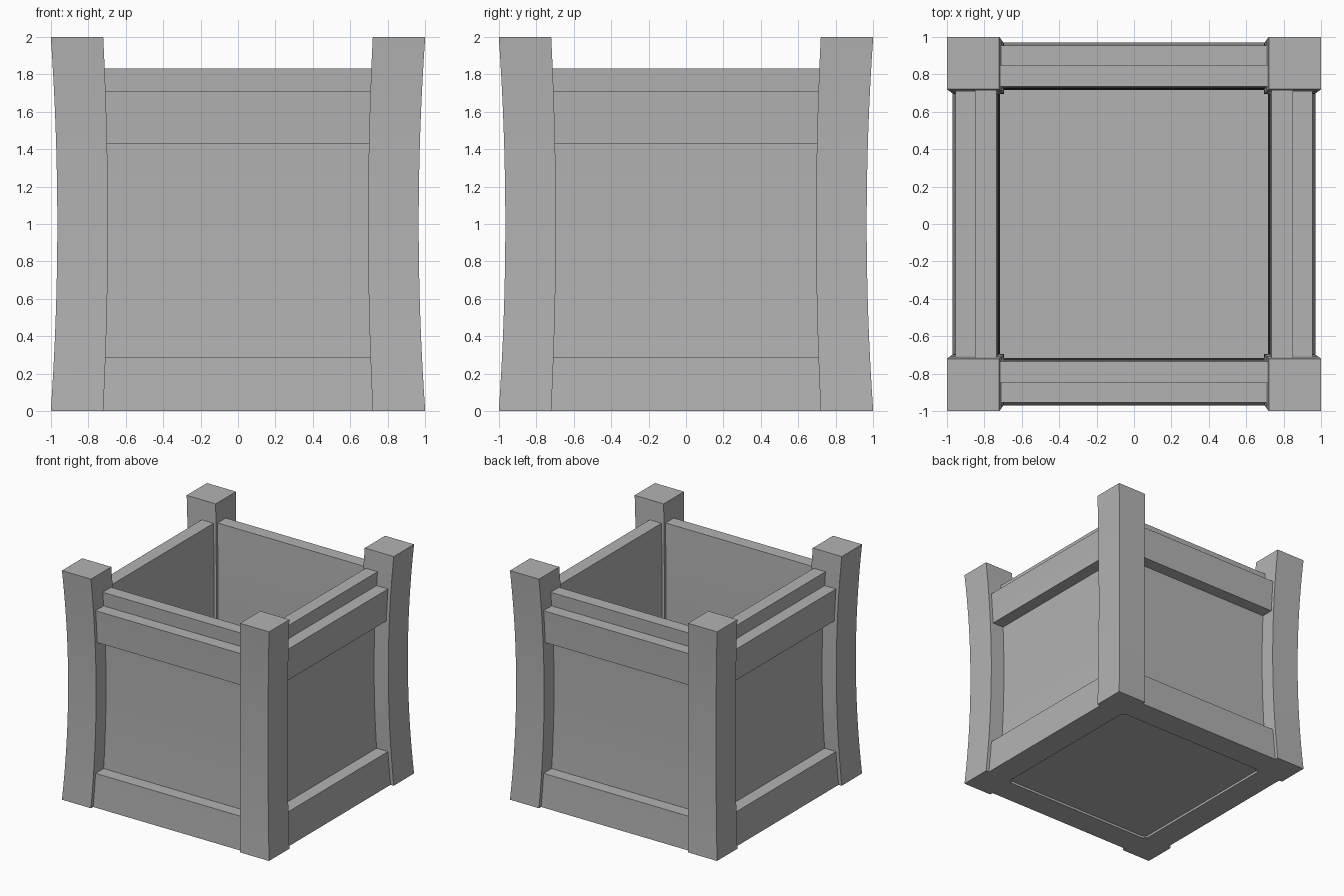
import bpy
import bmesh
import math
from mathutils import Matrix

if "Cube" in bpy.data.objects:
    bpy.data.objects.remove(bpy.data.objects["Cube"], do_unlink=True)

GREY = (0.45, 0.45, 0.45, 1)
mat = bpy.data.materials.new("plain grey")
mat.use_nodes = True
mat.diffuse_color = GREY
mat.node_tree.nodes["Principled BSDF"].inputs["Base Color"].default_value = GREY

WAIST = 0.035   # how far the sides draw in at mid height
SLICE = 0.125   # height of one bend segment


def waisted_box(name, x, y, z, turn=0):
    """Box between (min, max) pairs, turned about z and drawn in at the waist."""
    bm = bmesh.new()
    bmesh.ops.create_cube(bm, size=1)
    for v in bm.verts:
        v.co = [lo + (c + 0.5) * (hi - lo) for c, (lo, hi) in zip(v.co, (x, y, z))]
    # horizontal cuts so the sides can curve
    for i in range(1, int(2 / SLICE)):
        h = i * SLICE
        if z[0] + 0.01 < h < z[1] - 0.01:
            bmesh.ops.bisect_plane(bm, geom=bm.verts[:] + bm.edges[:] + bm.faces[:],
                                   plane_co=(0, 0, h), plane_no=(0, 0, 1))
    bm.transform(Matrix.Rotation(math.radians(turn), 4, "Z"))
    for v in bm.verts:
        s = 1 - WAIST * (1 - (v.co.z - 1) ** 2)
        v.co.x *= s
        v.co.y *= s
    mesh = bpy.data.meshes.new(name)
    bm.to_mesh(mesh)
    bm.free()
    mesh.materials.append(mat)
    obj = bpy.data.objects.new(name, mesh)
    bpy.context.collection.objects.link(obj)
    bpy.ops.object.select_all(action="DESELECT")
    obj.select_set(True)
    bpy.context.view_layer.objects.active = obj
    bpy.ops.object.shade_smooth_by_angle(angle=math.radians(30))
    return obj


SPAN = (-0.74, 0.74)    # ends are let into the posts

# Four identical sides, each with its post
for i, (side, corner) in enumerate((("front", "front_right"), ("left", "front_left"),
                                    ("back", "back_left"), ("right", "back_right"))):
    turn = i * 90
    waisted_box(corner + "_post", (-1, -0.72), (-1, -0.72), (0, 2), turn)
    waisted_box(side + "_panel", SPAN, (-0.858, -0.743), (0, 1.83), turn)
    waisted_box(side + "_top_rail", SPAN, (-0.97, -0.85), (1.43, 1.71), turn)
    waisted_box(side + "_base_rail", SPAN, (-0.97, -0.85), (0, 0.29), turn)

# Thin floor, slightly raised
waisted_box("floor", (-0.75, 0.75), (-0.75, 0.75), (0.02, 0.06))
